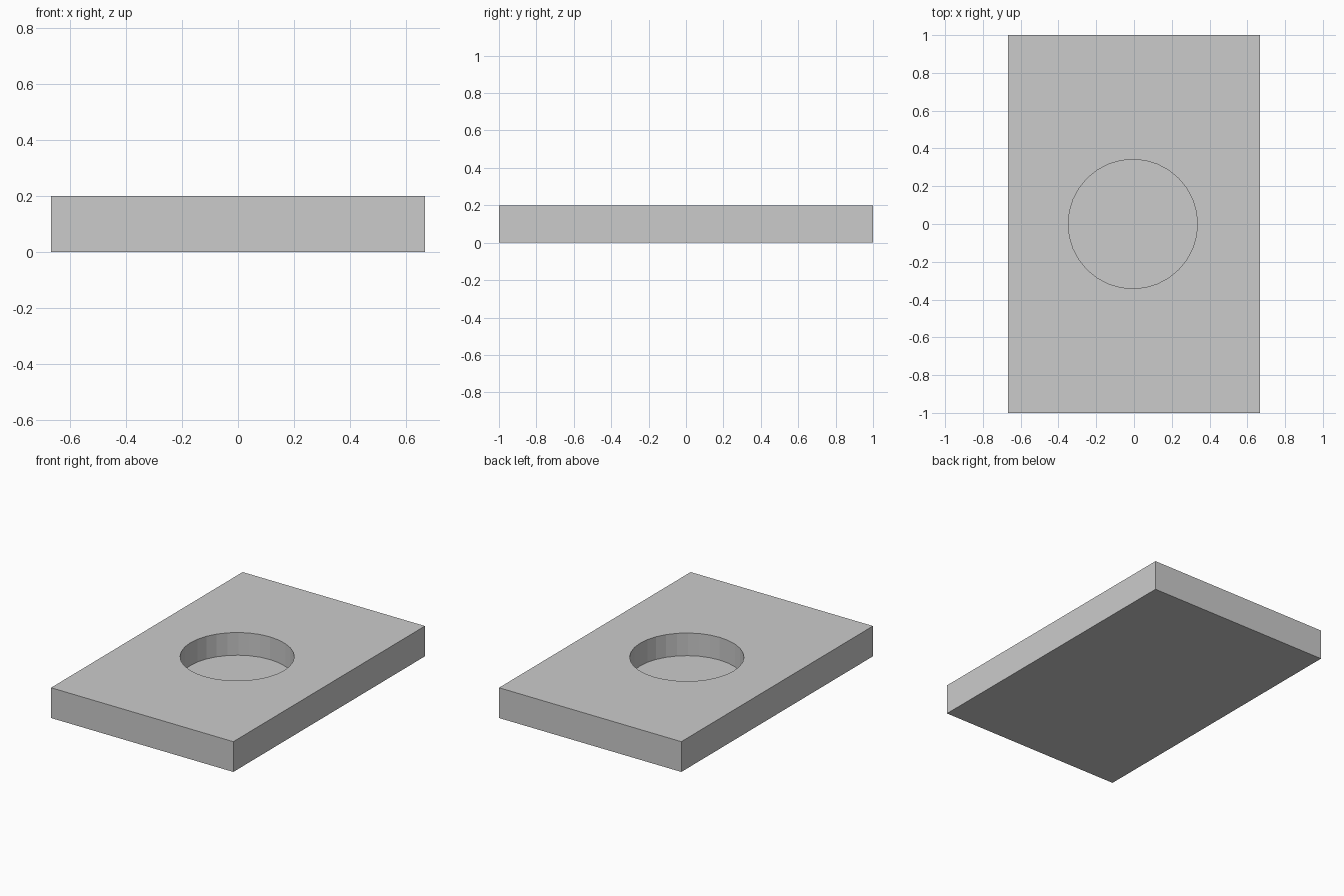
import bpy

if "Cube" in bpy.data.objects:
    bpy.data.objects.remove(bpy.data.objects["Cube"])

# Rectangular plate
bpy.ops.mesh.primitive_cube_add(size=1, location=(0, 0, 0.1))
plate = bpy.context.object
plate.name = "plate"
plate.scale = (1.332, 2.0, 0.2)
bpy.ops.object.transform_apply(location=True, rotation=False, scale=True)

# Cutter for the blind round recess, floor at z = 0.05
bpy.ops.mesh.primitive_cylinder_add(vertices=32, radius=0.342, depth=0.3,
                                    location=(-0.006, 0, 0.05 + 0.15))
cutter = bpy.context.object
cutter.name = "recess_cutter"
cutter.hide_render = True
cutter.display_type = 'WIRE'

recess = plate.modifiers.new("recess", 'BOOLEAN')
recess.operation = 'DIFFERENCE'
recess.solver = 'EXACT'
recess.object = cutter
